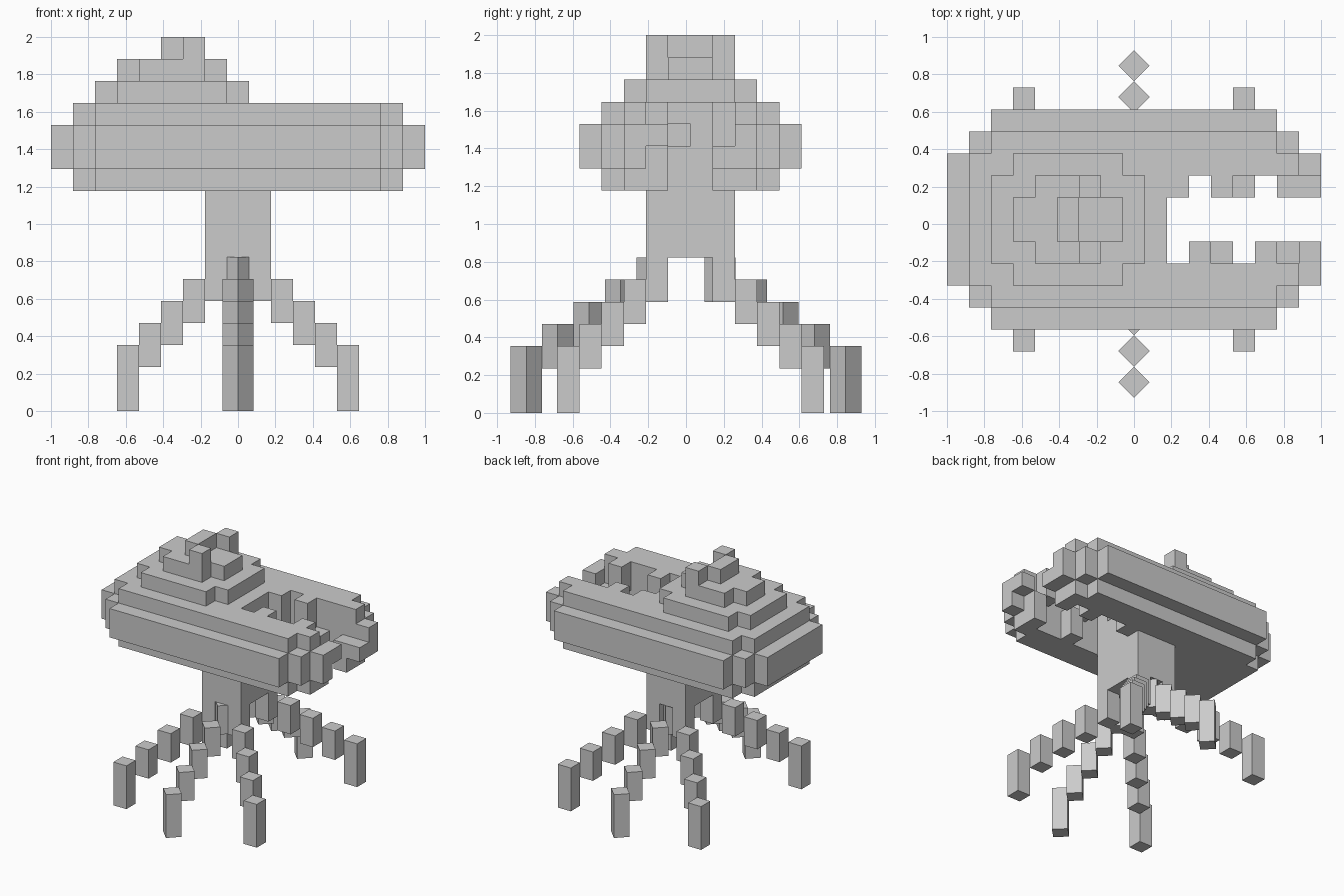
import bpy, bmesh, math
from mathutils import Matrix, Vector
from itertools import product

cube = bpy.data.objects.get("Cube")
if cube:
    bpy.data.objects.remove(cube, do_unlink=True)

U = 2 / 17                              # edge of one block
ORIGIN = Vector((-1, 0.0235, 0))        # block (0, 0, 0) starts here

grey = bpy.data.materials.new("light_grey")
grey.use_nodes = True
grey.diffuse_color = (0.6, 0.6, 0.6, 1)
grey.node_tree.nodes["Principled BSDF"].inputs["Base Color"].default_value = grey.diffuse_color


def box(x, y, z):
    """Set of unit blocks filling the given index ranges."""
    return set(product(range(*x), range(*y), range(*z)))


def finish(name, bm):
    mesh = bpy.data.meshes.new(name)
    bm.to_mesh(mesh)
    bm.free()
    mesh.materials.append(grey)
    obj = bpy.data.objects.new(name, mesh)
    bpy.context.collection.objects.link(obj)
    return obj


def blocks(name, cells):
    """One shell around a set of blocks: only faces without a neighbour are made."""
    bm = bmesh.new()
    for cell in cells:
        for axis, side in product(range(3), (0, 1)):
            step = [0, 0, 0]
            step[axis] = 2 * side - 1
            if tuple(c + s for c, s in zip(cell, step)) in cells:
                continue
            corners = []
            for a, b in ((0, 0), (1, 0), (1, 1), (0, 1)):
                p = list(cell)
                p[axis] += side
                p[(axis + 1) % 3] += a
                p[(axis + 2) % 3] += b
                corners.append(bm.verts.new(ORIGIN + Vector(p) * U))
            bm.faces.new(corners if side else corners[::-1])
    bmesh.ops.remove_doubles(bm, verts=bm.verts, dist=0.001)
    return finish(name, bm)


# Head: wide middle band between two smaller layers
head = set()
for inset in range(3):
    head |= box((inset, 17 - inset), (-3 - inset, 3 + inset), (11, 13))
for inset in range(2):
    head |= box((1 + inset, 16 - inset), (-3 - inset, 3 + inset), (10, 14))

# Mouth cut right through, with a small throat recess
head -= box((10, 17), (-2, 2), (10, 14))
head -= box((9, 10), (-1, 0), (12, 13))
head |= box((10, 11), (1, 2), (10, 14))

# Interlocking teeth: columns hanging from above and rising from below
UPPER, LOWER = (12, 14), (10, 12)
for x, y, span in ((12, 1, UPPER), (13, 1, LOWER), (15, 1, LOWER), (16, 1, (11, 12)),
                   (11, -2, UPPER), (12, -2, LOWER), (14, -2, UPPER),
                   (15, -2, LOWER), (16, -2, (12, 13))):
    head |= box((x, x + 1), (y, y + 1), span)

# Stepped dome and the curled crest on top
head |= box((2, 9), (-2, 2), (14, 15)) | box((3, 8), (-3, 3), (14, 15))
head |= box((3, 8), (-1, 1), (15, 16)) | box((4, 7), (-2, 2), (15, 16))
head |= box((5, 6), (-1, 1), (16, 17))
for y in (-2, 1):
    head |= box((6, 7), (y, y + 1), (16, 17))
blocks("head", head)

# Neck
blocks("neck", box((7, 10), (-2, 2), (7, 10)))


def leg_span(step):
    return (0 if step == 4 else 5 - step, 7 - step)


# Four stepped corner legs
for side_x, side_y in product((-1, 1), (-1, 1)):
    cells = set()
    for k in range(5):
        x = 9 + k if side_x > 0 else 7 - k
        y = 1 + k if side_y > 0 else -2 - k
        cells |= box((x, x + 1), (y, y + 1), leg_span(k))
    name = ("back" if side_y > 0 else "front") + ("_left" if side_x > 0 else "_right") + "_leg"
    blocks(name, cells)

# Front and back legs, made of blocks turned by an eighth of a circle
for name, side in (("front_middle_leg", -1), ("back_middle_leg", 1)):
    bm = bmesh.new()
    for k in range(5):
        low, high = leg_span(k)
        centre = Vector((0, side * (0.18 + k * U * math.sqrt(2)), (low + high) / 2 * U))
        bmesh.ops.create_cube(bm, size=1, matrix=Matrix.Translation(centre)
                              @ Matrix.Rotation(math.pi / 4, 4, "Z")
                              @ Matrix.Diagonal((U, U, (high - low) * U, 1)))
    finish(name, bm)
